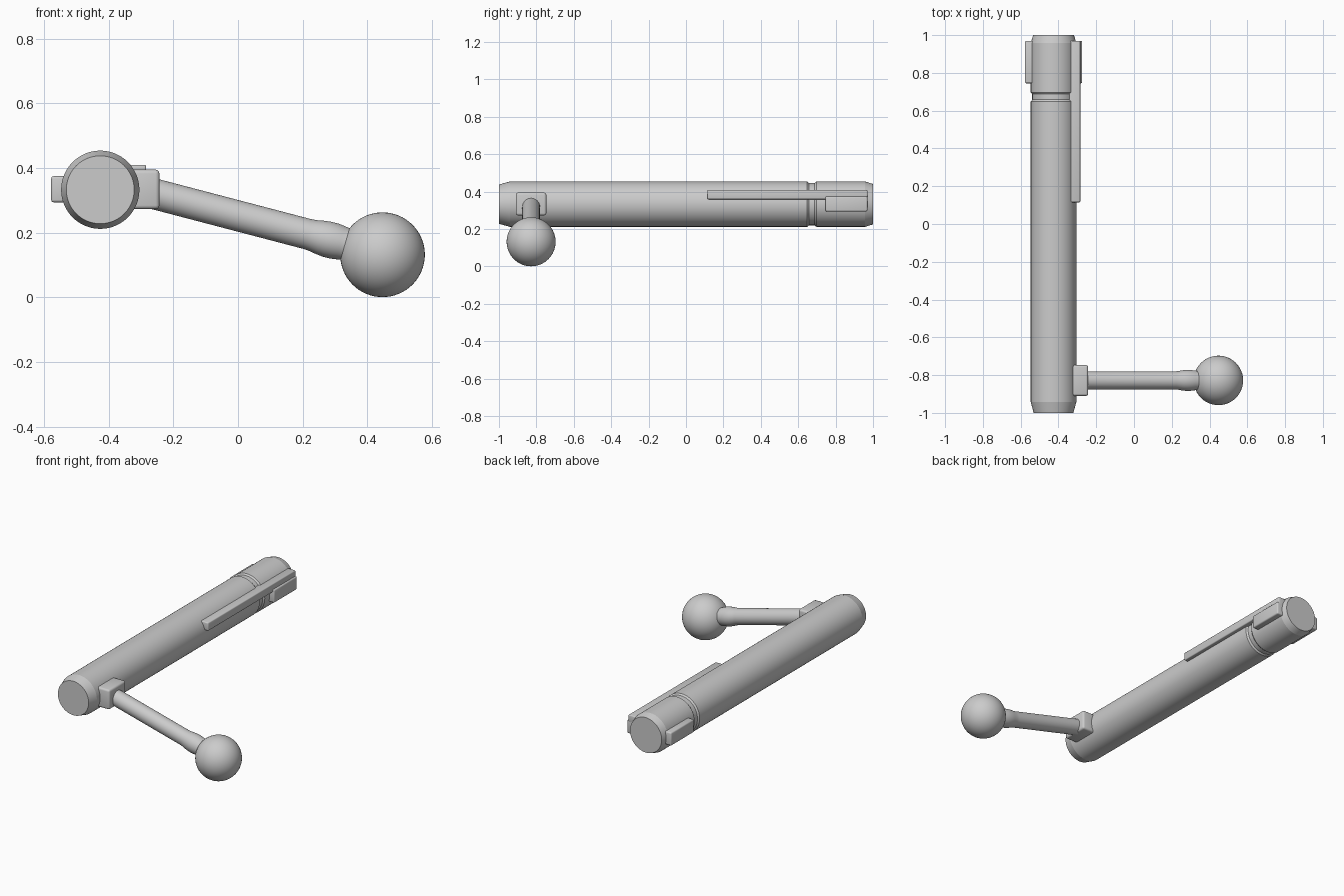
import bpy, bmesh, math
from mathutils import Vector

if "Cube" in bpy.data.objects:
    bpy.data.objects.remove(bpy.data.objects["Cube"])


def finish(name, bm, angle=30):
    bmesh.ops.recalc_face_normals(bm, faces=bm.faces[:])
    me = bpy.data.meshes.new(name)
    bm.to_mesh(me)
    bm.free()
    ob = bpy.data.objects.new(name, me)
    bpy.context.collection.objects.link(ob)
    bpy.ops.object.select_all(action='DESELECT')
    ob.select_set(True)
    bpy.context.view_layer.objects.active = ob
    bpy.ops.object.shade_smooth_by_angle(angle=math.radians(angle))
    return ob


def lathe(name, origin, axis, profile, n=64):
    """Revolve (distance, radius) pairs around an axis, with capped ends."""
    bm = bmesh.new()
    q = Vector(axis).to_track_quat('Z', 'Y')
    rings = []
    for d, r in profile:
        rings.append([bm.verts.new(Vector(origin) + q @ Vector((
            r * math.cos(2 * math.pi * i / n), r * math.sin(2 * math.pi * i / n), d)))
            for i in range(n)])
    for a, b in zip(rings, rings[1:]):
        for i in range(n):
            j = (i + 1) % n
            bm.faces.new((a[i], a[j], b[j], b[i]))
    bm.faces.new(rings[0])
    bm.faces.new(rings[-1])
    return finish(name, bm, 12)


def block(name, lo, hi, bevel):
    """Box between two corners with rounded edges."""
    bm = bmesh.new()
    bmesh.ops.create_cube(bm, size=1)
    for v in bm.verts:
        v.co = Vector([(l + h) / 2 + c * (h - l) for l, h, c in zip(lo, hi, v.co)])
    bmesh.ops.bevel(bm, geom=bm.edges[:], offset=bevel, segments=3,
                    profile=0.5, affect='EDGES')
    return finish(name, bm, 40)


CX, CZ, R = -0.426, 0.333, 0.121

# Main cylinder with chamfered ends and a groove behind the head
lathe("bolt_body", (CX, 0, CZ), (0, 1, 0), [
    (-1, 0.105), (-0.942, R), (0.648, R), (0.658, 0.113),
    (0.687, 0.113), (0.697, R), (0.958, R), (1, 0.108)])

# Locking lugs on both sides of the head
for name, s in (("left_lug", -1), ("right_lug", 1)):
    xs = sorted((CX + s * 0.08, CX + s * 0.152))
    block(name, (xs[0], 0.745, 0.294), (xs[1], 0.97, 0.375), 0.008)

# Long extractor bar
block("extractor", (-0.345, 0.115, 0.359), (-0.284, 0.97, 0.41), 0.006)

# Handle root block
block("handle_root", (-0.36, -0.91, 0.273), (-0.243, -0.747, 0.395), 0.012)

# Handle shaft with a swelling collar next to the knob
Y = -0.828
knob = Vector((0.447, Y, 0.132))
lathe("handle_shaft", knob + Vector((0, 0, 0.003)), (0.967, 0, -0.2535), [
    (-0.74, 0.0475), (-0.24, 0.0475), (-0.222, 0.049), (-0.20, 0.053),
    (-0.178, 0.0555), (-0.155, 0.0555), (-0.135, 0.053), (-0.115, 0.050),
    (-0.06, 0.050)], 48)

# Ball knob
bm = bmesh.new()
bmesh.ops.create_uvsphere(bm, u_segments=48, v_segments=32, radius=0.131)
bmesh.ops.translate(bm, verts=bm.verts, vec=knob)
finish("handle_knob", bm)
